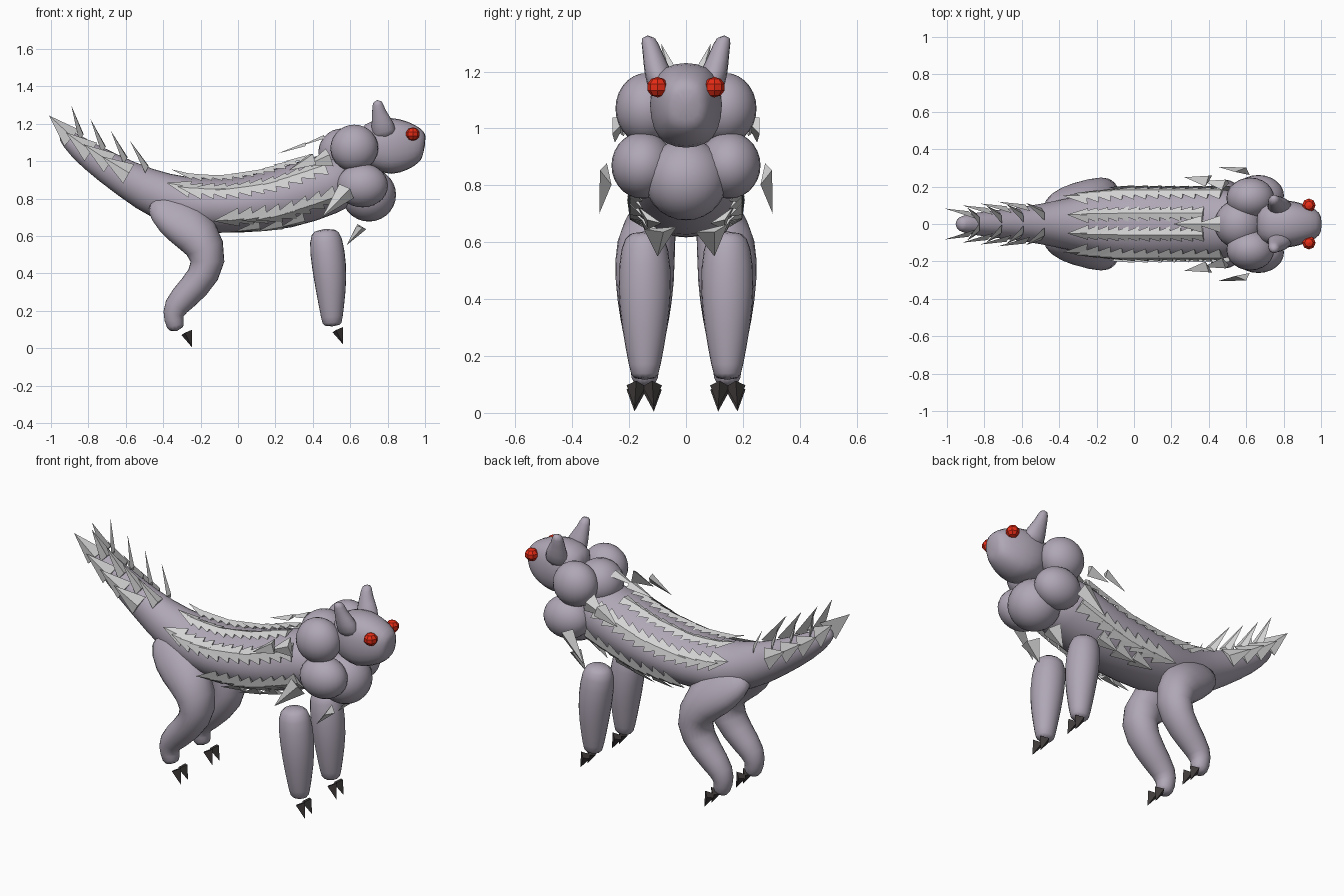
import bpy, bmesh
from math import sin, cos, pi, radians, copysign
from mathutils import Vector as V

if "Cube" in bpy.data.objects:
    bpy.data.objects.remove(bpy.data.objects["Cube"])


def material(name, rgb):
    m = bpy.data.materials.new(name)
    m.use_nodes = True
    m.diffuse_color = (*rgb, 1)
    m.node_tree.nodes["Principled BSDF"].inputs["Base Color"].default_value = (*rgb, 1)
    return m


HIDE = material("grey violet hide", (0.43, 0.385, 0.465))
SCALE = material("pale grey scale", (0.65, 0.65, 0.65))
CLAW = material("dark claw", (0.05, 0.042, 0.042))
RED = material("red eye", (0.80, 0.025, 0.008))


def finish(name, bm, mat, smooth=False, subdivide=0):
    bmesh.ops.recalc_face_normals(bm, faces=bm.faces[:])
    for f in bm.faces:
        f.smooth = smooth
    me = bpy.data.meshes.new(name)
    bm.to_mesh(me)
    bm.free()
    me.materials.append(mat)
    ob = bpy.data.objects.new(name, me)
    bpy.context.collection.objects.link(ob)
    if subdivide:
        ob.modifiers.new("soften", "SUBSURF").levels = subdivide
        ob.modifiers["soften"].render_levels = subdivide
    return ob


def frame(st, i):
    """In-plane normal of the path at station i (path lies in the xz plane)."""
    a, b = st[max(i - 1, 0)], st[min(i + 1, len(st) - 1)]
    d = V((b[0] - a[0], 0, b[1] - a[1])).normalized()
    return V((-d.z, 0, d.x))


def tube(name, st, y=0, sides=12, power=1):
    """Loft of ellipses (boxier below power 1); stations: x, z, half width, half height."""
    bm = bmesh.new()
    rings = []
    for i, (x, z, ry, rn) in enumerate(st):
        n = frame(st, i)
        ring = []
        for k in range(sides):
            c, s = [copysign(abs(f(2 * pi * k / sides)) ** power, f(2 * pi * k / sides)) for f in (cos, sin)]
            ring.append(bm.verts.new(V((x, y + ry * c, z)) + n * rn * s))
        rings.append(ring)
    for p, q in zip(rings, rings[1:]):
        for k in range(sides):
            j = (k + 1) % sides
            bm.faces.new((p[k], p[j], q[j], q[k]))
    bm.faces.new(rings[0])
    bm.faces.new(rings[-1])
    return finish(name, bm, HIDE, True, 1)


def ball(name, loc, size, mat=HIDE, segments=24, rings=14):
    bm = bmesh.new()
    bmesh.ops.create_uvsphere(bm, u_segments=segments, v_segments=rings, radius=1)
    bmesh.ops.scale(bm, vec=size, verts=bm.verts)
    bmesh.ops.translate(bm, vec=loc, verts=bm.verts)
    return finish(name, bm, mat, segments > 8)


def spike(bm, base, tip, width, normal, thick):
    """Flat pointed pyramid with a triangular base."""
    base, tip, normal = V(base), V(tip), V(normal).normalized()
    side = (tip - base).cross(normal).normalized() * width
    a, b, c, t = [bm.verts.new(p) for p in (base + side, base - side, base + normal * thick, tip)]
    for f in ((a, b, c), (a, b, t), (b, c, t), (c, a, t)):
        bm.faces.new(f)


# Trunk and tail in one tapering tube
TRUNK = [(-0.94, 1.155, .03, .03), (-0.91, 1.12, .05, .05), (-0.8, 1.03, .07, .075),
         (-0.6, .905, .09, .1), (-0.4, .80, .13, .135), (-0.2, .76, .175, .15),
         (0, .762, .195, .15), (.25, .795, .195, .17), (.5, .885, .195, .17), (.64, .93, .15, .14)]
tube("trunk_and_tail", TRUNK, sides=16)


def on_trunk(x, deg):
    """Surface point, outward normal and backward direction on the trunk."""
    i = max(k for k in range(len(TRUNK) - 1) if TRUNK[k][0] <= x)
    a, b = V(TRUNK[i]), V(TRUNK[i + 1])
    c = a.lerp(b, (x - a[0]) / (b[0] - a[0]))
    n = frame(TRUNK, i).lerp(frame(TRUNK, i + 1), (x - a[0]) / (b[0] - a[0])).normalized()
    s, k = sin(radians(deg)), cos(radians(deg))
    p = V((c[0], c[2] * k, c[1])) + n * c[3] * s
    out = (V((0, k / c[2], 0)) + n * s / c[3]).normalized()
    return p, out, V((-n.z, 0, n.x))


# Overlapping scale rows: name, first x, last x, count, angle, length, half width, lift
ROWS = [("back_scales", -.27, .42, 12, 74, .12, .042, .025),
        ("upper_flank_scales", -.27, .5, 12, 32, .13, .055, .02),
        ("lower_flank_scales", 0, .5, 8, -24, .14, .058, .022),
        ("belly_edge_scales", .1, .32, 3, -50, .14, .05, .015),
        ("upper_tail_spikes", -.87, -.53, 4, 60, .15, .04, .115),
        ("side_tail_scales", -.9, -.60, 4, 18, .17, .062, .035)]
for name, x0, x1, count, deg, length, width, lift in ROWS:
    bm = bmesh.new()
    for i in range(count):
        x = x0 + (x1 - x0) * i / (count - 1)
        for angle in (deg, 180 - deg):
            p, out, back = on_trunk(x, angle)
            spike(bm, p, p + back * length + out * lift, width, out, .02)
    finish(name, bm, SCALE)

# Loose scales behind the mane and under the chest: base, tip, half width, normal
bm = bmesh.new()
for base, tip in (((.36, 0, 1.08), (.21, 0, 1.04)), ((.46, 0, 1.12), (.33, 0, 1.08))):
    spike(bm, base, tip, .045, (0, 0, 1), .02)
for s in (1, -1):
    for base, tip, w, n in (((.40, .23, 1.01), (.27, .25, .95), .045, (0, .7, .7)),
                            ((.49, .20, 1.02), (.37, .23, .98), .055, (0, 1, .4)),
                            ((.58, .27, .84), (.45, .305, .70), .055, (.6, 1, .4)),
                            ((.65, .09, .65), (.58, .10, .55), .06, (1, s * .3, -.4))):
        spike(bm, *[(v[0], s * v[1], v[2]) for v in (base, tip)], w, (n[0], s * n[1], n[2]), .04)
finish("mane_scales", bm, SCALE)

# Head and round mane
tube("head", [(.66, 1.07, .09, .11), (.73, 1.09, .13, .14), (.82, 1.078, .135, .163),
              (.91, 1.085, .112, .135), (.975, 1.085, .08, .095), (1.0, 1.08, .05, .06)], power=.8)
ball("top_mane", (.56, 0, 1.05), (.13, .13, .125))
ball("chest_mane", (.70, 0, .82), (.145, .145, .143))

for s, side in ((1, "left"), (-1, "right")):
    ball(side + "_upper_mane", (.622, s * .138, 1.07), (.128, .11, .125))
    ball(side + "_lower_mane", (.665, s * .152, .87), (.137, .11, .117))
    ball(side + "_eye", (.935, s * .10, 1.145), (.038, .038, .036), RED, 8, 5)
    ear = tube(side + "_ear", [(.79, 1.11, .06, .08), (.772, 1.2, .055, .068),
                               (.75, 1.27, .036, .036), (.745, 1.33, .03, .03)], 0, 8)
    for v in ear.data.vertices:
        v.co.y += s * (.085 + .28 * (v.co.z - 1.15))

    # Legs; the thighs lean inward to merge with the hips
    tube(side + "_front_leg", [(.465, .64, .055, .06), (.468, .59, .09, .095), (.488, .44, .1, .098),
                               (.498, .3, .085, .083), (.502, .15, .055, .058), (.505, .115, .045, .05)], s * .145)
    leg = tube(side + "_hind_leg", [(-.47, .80, .05, .06), (-.35, .72, .085, .13), (-.21, .61, .11, .135),
                                    (-.135, .46, .11, .10), (-.23, .325, .09, .085), (-.35, .215, .065, .07),
                                    (-.345, .15, .052, .055), (-.325, .09, .045, .045)], s * .145)
    for v in leg.data.vertices:
        v.co.y -= s * .5 * max(0, v.co.z - .65)

    # Two splayed claws on each foot
    for foot, x, z in (("front", .525, .02), ("hind", -.283, .005)):
        bm = bmesh.new()
        for k in (1, -1):
            y = s * .147 + k * .028
            for front, thick in ((1, .04), (-1, .022)):
                spike(bm, (x, y, z + .075), (x + .037, y + k * .006, z), .034, (front, 0, front * .5), thick)
        finish(side + "_" + foot + "_claws", bm, CLAW)
